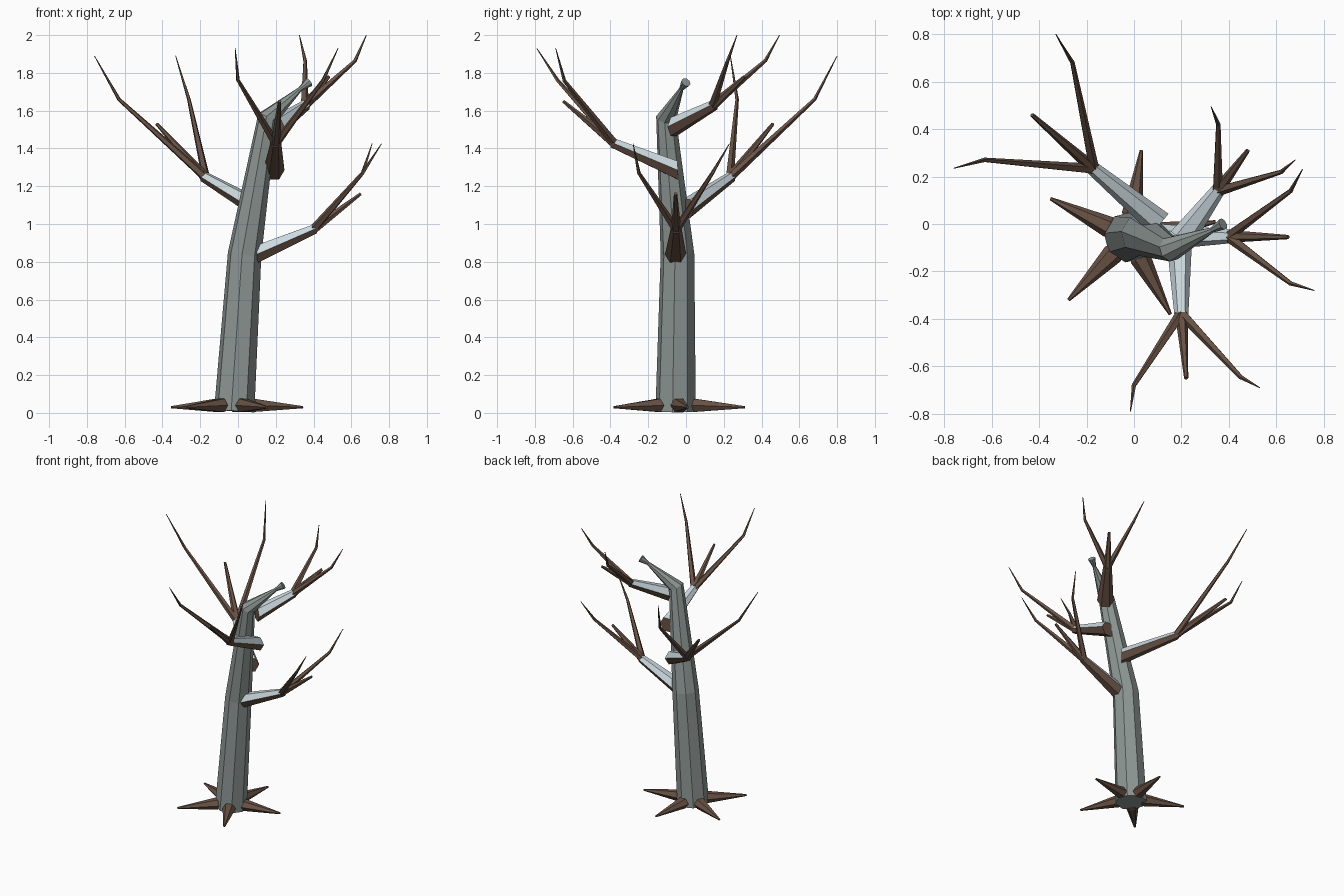
import bpy, bmesh, math
from mathutils import Vector

cube = bpy.data.objects.get("Cube")
if cube:
    bpy.data.objects.remove(cube)


def material(name, rgb):
    m = bpy.data.materials.new(name)
    m.use_nodes = True
    m.diffuse_color = (*rgb, 1)
    m.node_tree.nodes["Principled BSDF"].inputs["Base Color"].default_value = (*rgb, 1)
    return m


grey = material("grey bark", (0.27, 0.31, 0.3))
brown = material("brown wood", (0.14, 0.085, 0.06))
pale = material("pale branch top", (0.6, 0.69, 0.73))


def tube(name, path, radii, sides, mats, ref=(0, 0, 1), turn=0, flatten=1, upright_start=False):
    """Flat-shaded tapered tube through the path points."""
    pts = [Vector(p) for p in path]
    ref = Vector(ref)
    bm = bmesh.new()
    rings = []
    for i, (p, r) in enumerate(zip(pts, radii)):
        t = Vector()
        if i > 0:
            t += (p - pts[i - 1]).normalized()
        if i < len(pts) - 1:
            t += (pts[i + 1] - p).normalized()
        if i == 0 and upright_start:
            t.z = 0
        t.normalize()
        u = t.cross(ref).normalized()
        v = u.cross(t) * flatten
        ring = []
        for k in range(sides):
            a = math.tau * k / sides + turn
            ring.append(bm.verts.new(p + r * (math.cos(a) * u + math.sin(a) * v)))
        rings.append(ring)
    for lo, hi in zip(rings, rings[1:]):
        for k in range(sides):
            n = (k + 1) % sides
            bm.faces.new((lo[k], lo[n], hi[n], hi[k]))
    bm.faces.new(rings[0])
    bm.faces.new(rings[-1])
    bmesh.ops.recalc_face_normals(bm, faces=bm.faces)
    # Upward side faces take the second material when there is one
    if len(mats) > 1:
        for f in bm.faces:
            f.material_index = int(len(f.verts) == 4 and f.normal.z > 0.15)
    mesh = bpy.data.meshes.new(name)
    bm.to_mesh(mesh)
    bm.free()
    for m in mats:
        mesh.materials.append(m)
    ob = bpy.data.objects.new(name, mesh)
    bpy.context.collection.objects.link(ob)
    return ob


# Leaning trunk ending in a pinched, flared stub
tube("trunk",
     [(-0.02, -0.055, 0.01), (0.035, -0.045, 0.84), (0.155, -0.105, 1.56),
      (0.33, -0.025, 1.715), (0.375, 0, 1.75)],
     [0.108, 0.09, 0.054, 0.012, 0.026], 8, [grey], ref=(0, -1, 0), turn=0.15)

# Roots spread around the foot
foot = Vector((-0.02, -0.055, 0.04))
for i in range(5):
    a = math.radians(10 + 72 * i)
    d = Vector((math.cos(a), math.sin(a), 0))
    tube(f"root_{i + 1}",
         [foot + d * 0.02, foot + d * 0.1, foot + d * 0.37 - Vector((0, 0, 0.01))],
         [0.015, 0.045, 0.007], 6, [brown], flatten=0.9)

# Limbs: start, fork, middle twig tip, then knee and tip of both side twigs
limbs = {
    "left_limb": ((0.1, -0.055, 0.84), (0.41, -0.052, 0.975), (0.65, -0.055, 1.16),
                  (0.66, 0.14, 1.27), (0.71, 0.23, 1.425),
                  (0.66, -0.25, 1.27), (0.76, -0.28, 1.425)),
    "back_limb": ((0.11, 0, 1.08), (-0.18, 0.24, 1.25), (-0.43, 0.46, 1.53),
                  (-0.63, 0.27, 1.66), (-0.76, 0.235, 1.89),
                  (-0.26, 0.68, 1.66), (-0.33, 0.8, 1.89)),
    "front_limb": ((0.19, -0.045, 1.285), (0.2, -0.39, 1.43), (0.22, -0.65, 1.65),
                   (0, -0.68, 1.76), (-0.015, -0.79, 1.93),
                   (0.45, -0.645, 1.76), (0.53, -0.69, 1.93)),
    "upper_limb": ((0.2, -0.065, 1.515), (0.36, 0.15, 1.63), (0.48, 0.31, 1.78),
                   (0.62, 0.22, 1.865), (0.68, 0.27, 2),
                   (0.355, 0.42, 1.865), (0.325, 0.495, 2)),
}
for name, (start, fork, mid, knee_a, tip_a, knee_b, tip_b) in limbs.items():
    tube(name, [start, fork], [0.056, 0.029], 6, [brown, pale], upright_start=True)
    inner = Vector(fork) - (Vector(fork) - Vector(start)).normalized() * 0.015
    tube(name + "_middle_twig", [inner, mid], [0.027, 0.009], 6, [brown])
    for side, knee, tip in (("a", knee_a, tip_a), ("b", knee_b, tip_b)):
        tube(f"{name}_side_twig_{side}", [inner, knee, tip], [0.023, 0.01, 0.002], 5, [brown])
